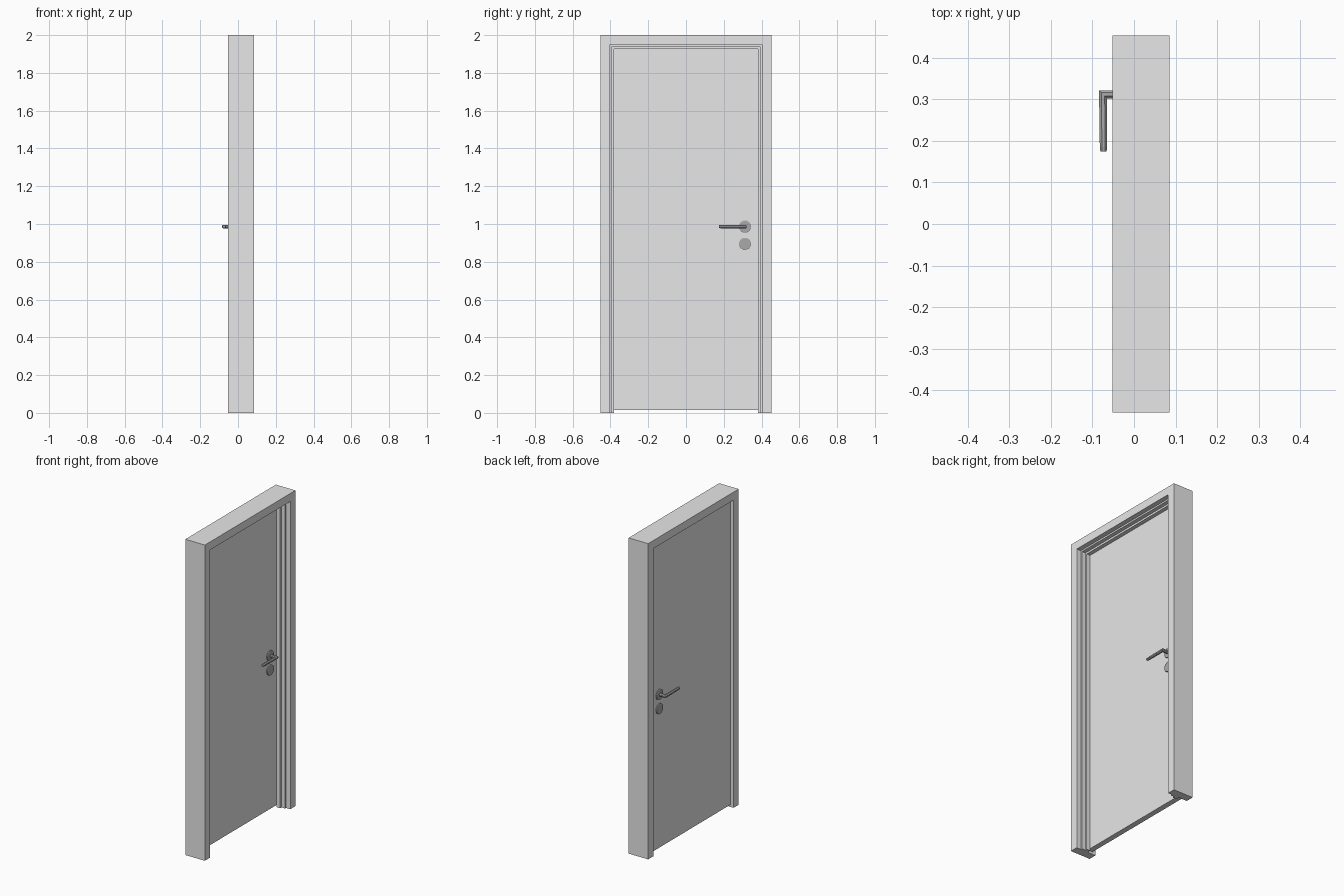
import bpy, bmesh, math
from mathutils import Vector

if "Cube" in bpy.data.objects:
    bpy.data.objects.remove(bpy.data.objects["Cube"])


def material(name, v):
    m = bpy.data.materials.new(name)
    m.diffuse_color = (v, v, v, 1)
    m.use_nodes = True
    m.node_tree.nodes["Principled BSDF"].inputs["Base Color"].default_value = m.diffuse_color
    return m


paint = material("light_grey_paint", 0.8)
metal = material("grey_metal", 0.4)


def loft(name, rings, mat):
    """Skin a list of rings with equal point counts and cap both ends."""
    bm = bmesh.new()
    vs = [[bm.verts.new(p) for p in r] for r in rings]
    n = len(vs[0])
    for a, b in zip(vs, vs[1:]):
        for i in range(n):
            j = (i + 1) % n
            bm.faces.new((a[i], a[j], b[j], b[i]))
    bm.faces.new(vs[0])
    bm.faces.new(vs[-1])
    bmesh.ops.recalc_face_normals(bm, faces=bm.faces)
    me = bpy.data.meshes.new(name)
    bm.to_mesh(me)
    bm.free()
    me.materials.append(mat)
    ob = bpy.data.objects.new(name, me)
    bpy.context.collection.objects.link(ob)
    return ob


W, H = 0.453, 2.0            # half width and height of the frame
X0, X1 = -0.030, 0.005       # door leaf faces

# Door frame: stepped profile (x, inset from the outside) run up, across, down
profile = [(-0.052, 0), (0.085, 0), (0.085, 0.051), (0.055, 0.051),
           (0.055, 0.061), (0.030, 0.061), (0.030, 0.073), (X1, 0.073),
           (X1, 0.051), (-0.052, 0.051)]
loft("door_frame", [
    [(x, -W + w, 0) for x, w in profile],
    [(x, -W + w, H - w) for x, w in profile],
    [(x, W - w, H - w) for x, w in profile],
    [(x, W - w, 0) for x, w in profile]], paint)

# Door leaf, lifted slightly off the floor
yd, z0, z1 = W - 0.052, 0.014, H - 0.052
loft("door_leaf", [[(x, -yd, z0), (x, yd, z0), (x, yd, z1), (x, -yd, z1)]
                   for x in (X0, X1 - 0.0005)], paint)


def disc(x, y, z, r, n):
    """Ring of n points facing along x."""
    return [(x, y + r * math.cos(2 * math.pi * (i + .5) / n),
             z + r * math.sin(2 * math.pi * (i + .5) / n)) for i in range(n)]


# Handles, roses and lock covers on both faces
YH, ZH, ZL = 0.312, 0.986, 0.895
for side, face, s in (("outer", X0, -1), ("inner", X1, 1)):
    for part, z in (("handle_rose", ZH), ("lock_cover", ZL)):
        loft(f"{side}_{part}", [disc(face - s * 0.002, YH, z, 0.033, 12),
                                disc(face + s * 0.006, YH, z, 0.033, 12),
                                disc(face + s * 0.008, YH, z, 0.030, 12)], metal)
    # lever: octagonal neck, mitred corner, then a tapering grip
    r = 0.0105
    xc = face + s * (0.055 - r)
    rings = [[], [], [], []]
    for i in range(8):
        a = 2 * math.pi * (i + .5) / 8
        c, d = math.cos(a), math.sin(a)
        rings[0].append(Vector((face, YH + r * c, ZH + r * d)))
        rings[1].append(Vector((xc + s * r * c, YH + r * c, ZH + r * d)))
        rings[2].append(Vector((xc - s * 0.001 + s * 0.0095 * c, 0.185, ZH + 0.0095 * d)))
        rings[3].append(Vector((xc - s * 0.001 + s * 0.008 * c, 0.174, ZH + 0.008 * d)))
    loft(f"{side}_lever_handle", rings, metal)
